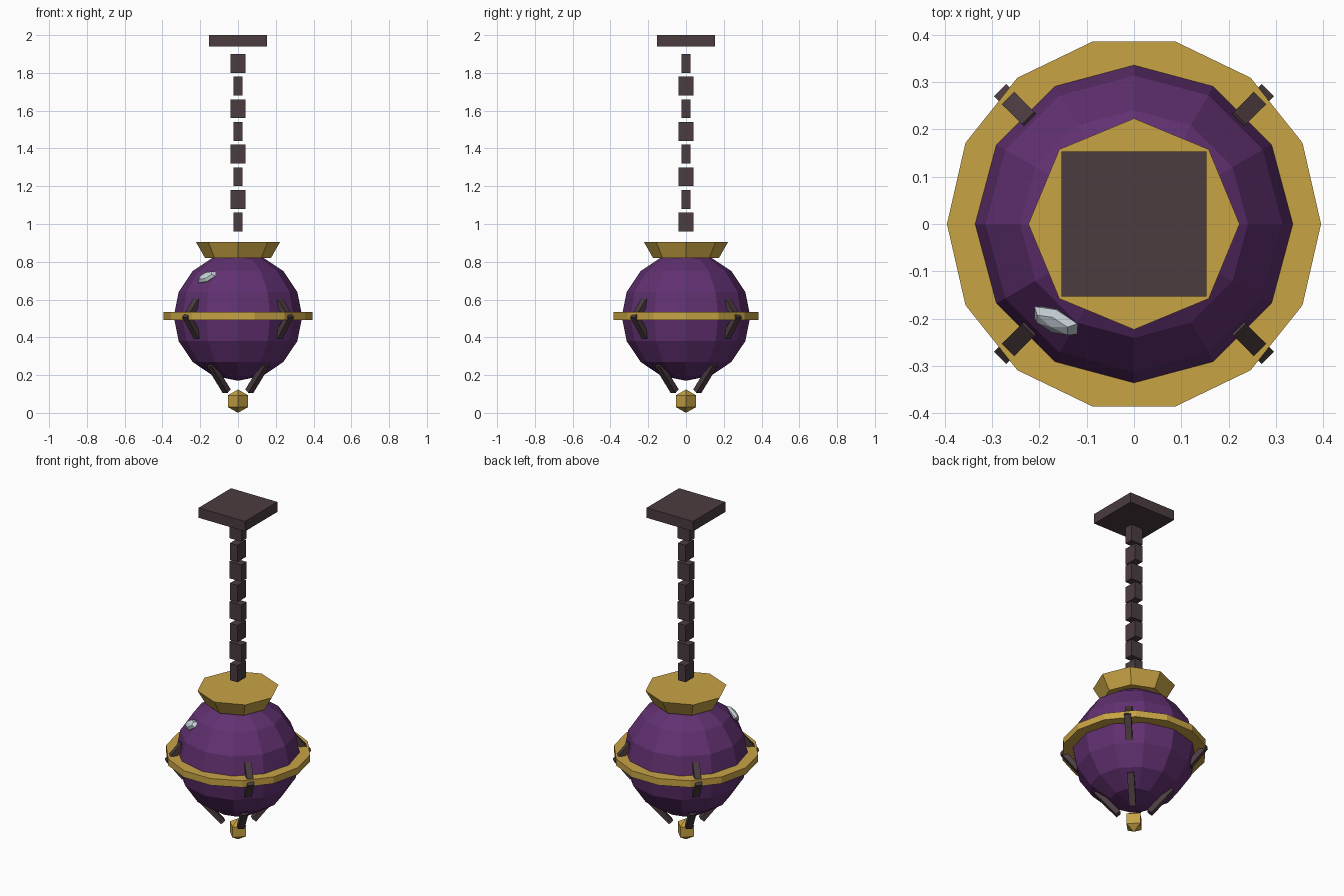
import bpy
from math import pi, atan2, hypot, cos, sin
from mathutils import Vector, Matrix

default = bpy.data.objects.get("Cube")
if default:
    bpy.data.objects.remove(default, do_unlink=True)


def material(name, rgb):
    m = bpy.data.materials.new(name)
    m.use_nodes = True
    m.diffuse_color = (*rgb, 1)
    bsdf = next(n for n in m.node_tree.nodes if n.type == 'BSDF_PRINCIPLED')
    bsdf.inputs["Base Color"].default_value = (*rgb, 1)
    return m


purple = material("purple glass", (0.12, 0.03, 0.165))
gold = material("gold", (0.58, 0.37, 0.06))
iron = material("dark iron", (0.072, 0.045, 0.051))
glint = material("pale glint", (0.56, 0.62, 0.67))


def finish(name, mat):
    ob = bpy.context.object
    ob.name = name
    ob.data.materials.append(mat)
    return ob


def box(name, size, centre, mat, rotation=(0, 0, 0)):
    bpy.ops.mesh.primitive_cube_add(size=1, location=centre, rotation=rotation)
    ob = finish(name, mat)
    ob.scale = size
    return ob


def sphere(name, segments, rings, radius, z, mat):
    bpy.ops.mesh.primitive_uv_sphere_add(segments=segments, ring_count=rings,
                                         radius=radius, location=(0, 0, z))
    return finish(name, mat)


def strut_set(name, start, end):
    """Four bars on the diagonals, each running between two (radius, z) points."""
    dr, dz = end[0] - start[0], end[1] - start[1]
    r, z = (start[0] + end[0]) / 2, (start[1] + end[1]) / 2
    for i in range(4):
        a = pi / 4 + i * pi / 2
        box(f"{name}_{i + 1}", (0.03, 0.037, hypot(dr, dz)),
            (r * cos(a), r * sin(a), z), iron, (0, atan2(dr, dz), a))


# Ceiling plate and chain of alternating links
box("ceiling_plate", (0.306, 0.306, 0.06), (0, 0, 1.97), iron)
for i in range(8):
    wide, narrow = 0.08, 0.05
    size = (narrow, wide, 0.1) if i % 2 == 0 else (wide, narrow, 0.1)
    box(f"chain_link_{i + 1}", size, (0, 0, 1.01 + 0.12 * i), iron)

# Globe, collar, belt and finial
sphere("globe", 12, 8, 0.34, 0.51, purple)
bpy.ops.mesh.primitive_cone_add(vertices=8, radius1=0.175, radius2=0.223,
                                depth=0.085, location=(0, 0, 0.863))
finish("collar", gold)
bpy.ops.mesh.primitive_cylinder_add(vertices=14, radius=0.395, depth=0.04,
                                    location=(0, 0, 0.513), rotation=(0, 0, pi / 2))
finish("belt_ring", gold)
sphere("finial", 4, 3, 0.062, 0.062, gold)

# Brackets around the belt and claws beneath the globe
strut_set("upper_bracket", (0.388, 0.495), (0.305, 0.595))
strut_set("lower_bracket", (0.388, 0.515), (0.3, 0.4))
strut_set("bottom_claw", (0.085, 0.115), (0.205, 0.255))

# Glint lying on the globe's upper front
normal = Vector((-0.49, -0.6, 0.63)).normalized()
along = Vector((0.1, -0.04, 0.04))
along = (along - normal * along.dot(normal)).normalized()
across = normal.cross(along)
turn = Matrix((along, across, normal)).transposed().to_4x4()
shard = sphere("glint", 6, 4, 1, 0, glint)
shard.matrix_world = (Matrix.Translation((-0.165, -0.204, 0.718)) @ turn
                      @ Matrix.Diagonal((0.06, 0.032, 0.022, 1)))
